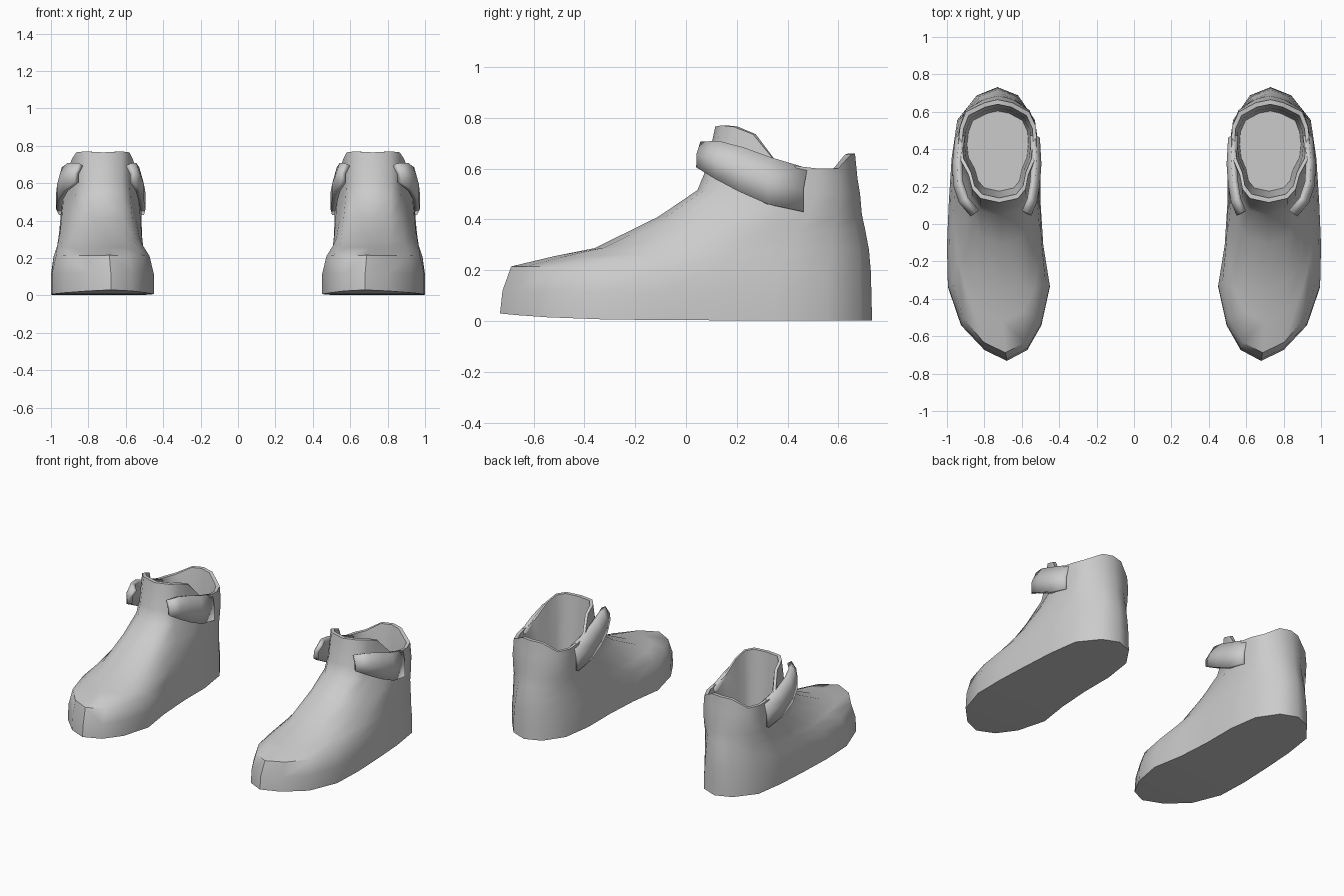
import bpy, math

if "Cube" in bpy.data.objects:
    bpy.data.objects.remove(bpy.data.objects["Cube"])

# Stations from toe (0) to heel (1), with sole and collar outlines as x positions
T = [0, .04, .13, .27, .42, .58, .74, .88, .97, 1]
SOLE_OUT = [.68, .80, .925, .995, 1.0, .99, .975, .945, .84, .73]
SOLE_IN = [.68, .57, .495, .45, .485, .50, .50, .53, .62, .73]
TOP_OUT = [.72, .82, .865, .885, .93, .94, .93, .90, .80, .73]
TOP_IN = [.72, .62, .58, .565, .53, .52, .525, .56, .65, .73]
TOP_Z = [.765, .77, .765, .735, .635, .61, .60, .60, .655, .66]
N = 18


def ring(yf, zf, yb, zb, w, power=1, heights=None):
    """Closed tilted outline; w blends the sole outline into the collar outline."""
    pts = []
    for k in list(range(10)) + list(range(8, 0, -1)):
        outer = len(pts) < 10
        a, b = (SOLE_OUT, TOP_OUT) if outer else (SOLE_IN, TOP_IN)
        t = T[k]
        z = heights[k] if heights else zb + (zf - zb) * (1 - t) ** power
        pts.append((a[k] + (b[k] - a[k]) * w, yf + (yb - yf) * t, z))
    return pts


def inset(pts, s, z=None):
    """Outline pulled towards the ankle centre."""
    cx, cy = .725, .39
    return [(cx + (x - cx) * s, cy + (y - cy) * s, z if z is not None else h)
            for x, y, h in pts]


def make(name, verts, faces, thickness=0):
    me = bpy.data.meshes.new(name)
    me.from_pydata(verts, [], faces)
    ob = bpy.data.objects.new(name, me)
    bpy.context.collection.objects.link(ob)
    bpy.context.view_layer.objects.active = ob
    ob.select_set(True)
    bpy.ops.object.mode_set(mode='EDIT')
    bpy.ops.mesh.select_all(action='SELECT')
    bpy.ops.mesh.normals_make_consistent(inside=False)
    bpy.ops.object.mode_set(mode='OBJECT')
    bpy.ops.object.shade_smooth_by_angle(angle=math.radians(50))
    ob.select_set(False)
    if thickness:
        sol = ob.modifiers.new("thickness", 'SOLIDIFY')
        sol.thickness = thickness
        sol.offset = 0
    ob.modifiers.new("pair", 'MIRROR')
    return ob


# Shoe upper with tongue, collar rim and lining, lofted from the sole upwards
collar = ring(.115, 0, .665, 0, 1, heights=TOP_Z)
rings = [
    ring(-.732, .03, .732, .003, 0, power=6),
    ring(-.722, .12, .73, .10, 0),
    ring(-.688, .215, .727, .20, .2),
    ring(-.52, .255, .72, .28, .48),
    ring(-.36, .287, .705, .36, .66),
    ring(-.11, .41, .692, .42, .82),
    ring(.045, .515, .685, .50, .94),
    ring(.08, .60, .675, .56, 1),
    collar,
    inset(collar, .91),
    inset(collar, .84, .52),
    inset(collar, .78, .32),
]
verts = [p for r in rings for p in r]
faces = []
for r in range(len(rings) - 1):
    for i in range(N):
        j = (i + 1) % N
        faces.append((r * N + i, r * N + j, (r + 1) * N + j, (r + 1) * N + i))
# Sole and insole, closed by strips across the foot
for base in (0, (len(rings) - 1) * N):
    for i in range(9):
        q = [i, i + 1, N - i - 1, (N - i) % N]
        faces.append([base + k for k in dict.fromkeys(q)])
make("shoe_upper", verts, faces)

# Ankle flaps: thick bands that leave the collar and wrap towards the tongue
FLAP = [(.05, .605, .70), (.12, .56, .703), (.21, .51, .68),
        (.32, .46, .64), (.46, .43, .598)]
for name, xs in (("outer_flap", [.85, .91, .94, .945, .93]),
                 ("inner_flap", [.575, .545, .53, .522, .53])):
    lean = .012 if name == "outer_flap" else -.012
    v = []
    for x, (y, lo, hi) in zip(xs, FLAP):
        v += [(x + lean, y, lo), (x + lean, y, (lo + hi) / 2), (x - lean, y + .015, hi)]
    f = [(3 * i + k, 3 * i + k + 1, 3 * i + k + 4, 3 * i + k + 3)
         for i in range(4) for k in range(2)]
    make(name, v, f, .03)
